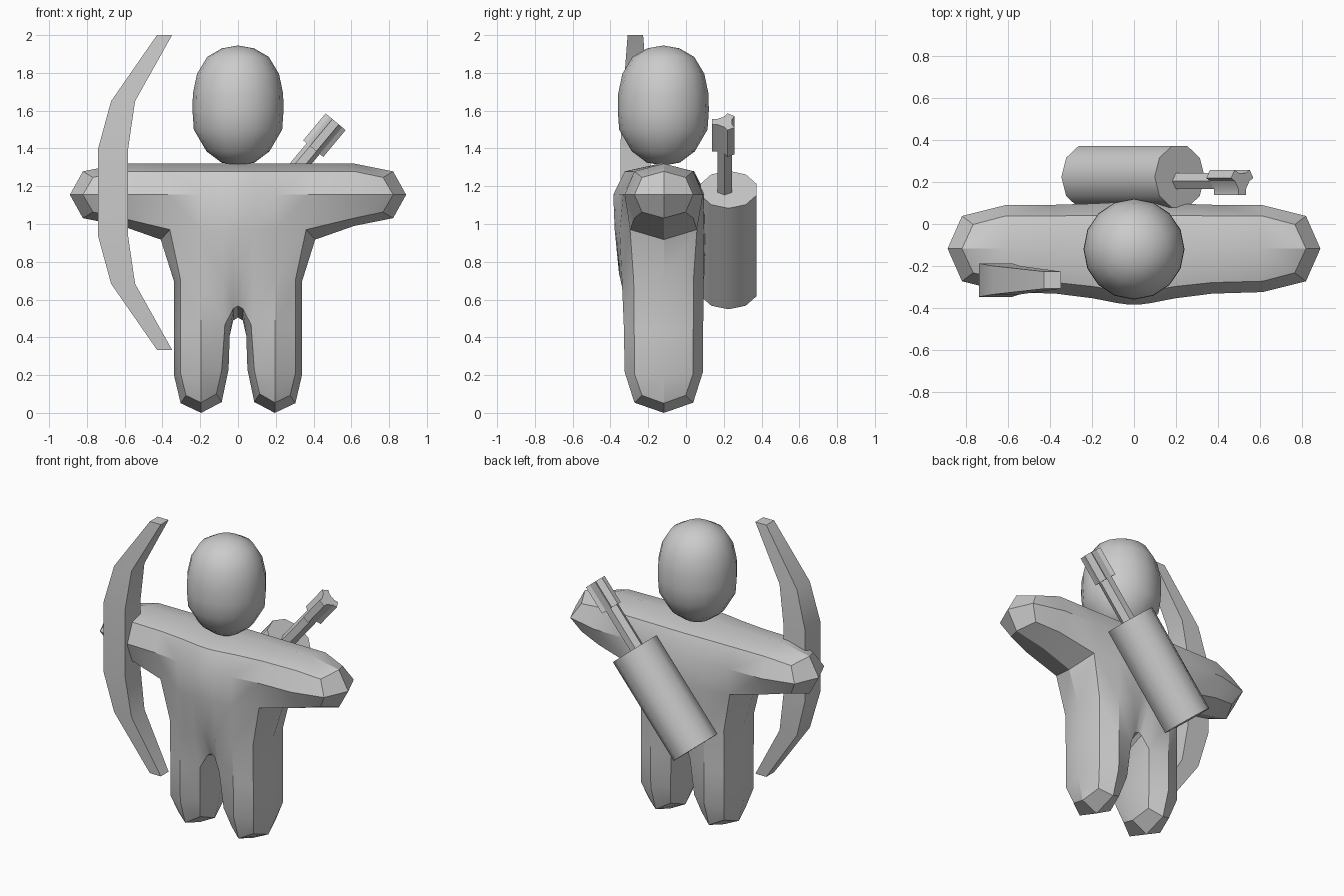
import bpy, bmesh, math
from mathutils import Vector

if "Cube" in bpy.data.objects:
    bpy.data.objects.remove(bpy.data.objects["Cube"])


def finish(name, bm, subsurf=False, angle=30):
    bmesh.ops.recalc_face_normals(bm, faces=bm.faces)
    me = bpy.data.meshes.new(name)
    bm.to_mesh(me)
    bm.free()
    ob = bpy.data.objects.new(name, me)
    bpy.context.collection.objects.link(ob)
    bpy.ops.object.select_all(action='DESELECT')
    ob.select_set(True)
    bpy.context.view_layer.objects.active = ob
    if subsurf:
        m = ob.modifiers.new("mirror", 'MIRROR')
        m.use_clip = True
        s = ob.modifiers.new("round", 'SUBSURF')
        s.levels = s.render_levels = 1
        s.use_limit_surface = False
        bpy.ops.object.convert(target='MESH')
    bpy.ops.object.shade_smooth_by_angle(angle=math.radians(angle))
    return ob


def loft(bm, rings):
    """Skin a list of closed rings and cap both ends."""
    vs = [[bm.verts.new(p) for p in r] for r in rings]
    n = len(vs[0])
    for a, b in zip(vs, vs[1:]):
        for i in range(n):
            bm.faces.new((a[i], a[(i + 1) % n], b[(i + 1) % n], b[i]))
    bm.faces.new(vs[0])
    bm.faces.new(vs[-1])


# Body: blocky half cage, mirrored and rounded once
X = [0, 0.05, 0.34, 0.89]
Z = [0, 0.43, 0.99, 1.32]
filled = {(0, 1), (0, 2), (1, 0), (1, 1), (1, 2), (2, 2)}
bm = bmesh.new()
cache = {}


def cage(i, j, back):
    if (i, j, back) not in cache:
        z = Z[j]
        if j == 1:
            z = (0.52, 0.46, 0.41)[i]          # arched crotch
        chest = j >= 2 and i < 2
        if back:
            y = 0.105 if chest else 0.09
        else:
            y = -0.385 if chest else -0.325
        cache[i, j, back] = bm.verts.new((X[i], y, z))
    return cache[i, j, back]


for i, j in filled:
    corners = [(i, j), (i + 1, j), (i + 1, j + 1), (i, j + 1)]
    for back in (False, True):
        bm.faces.new([cage(*c, back) for c in corners])
    nbrs = [(i, j - 1), (i + 1, j), (i, j + 1), (i - 1, j)]
    for k, nb in enumerate(nbrs):
        if nb not in filled and nb[0] >= 0:
            a, b = corners[k], corners[(k + 1) % 4]
            bm.faces.new((cage(*a, False), cage(*b, False),
                          cage(*b, True), cage(*a, True)))
finish("body", bm, subsurf=True)

# Head: turned profile (radius, height)
bm = bmesh.new()
prof = [(0, 1.31), (0.088, 1.325), (0.167, 1.385), (0.234, 1.5), (0.241, 1.6),
        (0.239, 1.69), (0.217, 1.795), (0.163, 1.885), (0.085, 1.93), (0, 1.945)]
vs = [bm.verts.new((r, -0.12, z)) for r, z in prof]
es = [bm.edges.new(p) for p in zip(vs, vs[1:])]
bmesh.ops.spin(bm, geom=vs + es, cent=(0, -0.12, 0), axis=(0, 0, 1),
               angle=math.tau, steps=16, use_merge=True)
bmesh.ops.remove_doubles(bm, verts=bm.verts, dist=0.0005)
finish("head", bm, angle=60)

# Bow: upper half stations (outer x, inner x, height from middle, half depth)
bm = bmesh.new()
half = [(-0.741, -0.582, 0.23, 0.08), (-0.672, -0.545, 0.483, 0.068),
        (-0.429, -0.349, 0.833, 0.041)]
stations = [(a, b, -h, d) for a, b, h, d in reversed(half)] + half
loft(bm, [[(a, -0.268 - d, 1.167 + h), (b, -0.268 - d, 1.167 + h),
           (b, -0.268 + d, 1.167 + h), (a, -0.268 + d, 1.167 + h)]
          for a, b, h, d in stations])
finish("bow", bm)

# Tilted axis shared by quiver and arrow
T = math.radians(50.2)
axis = Vector((math.cos(T), 0, math.sin(T)))
side = Vector((-math.sin(T), 0, math.cos(T)))


def prism(bm, pts, y, t0, t1):
    c = Vector((-0.005, y, 0.915))
    loft(bm, [[c + axis * t + side * u + Vector((0, v, 0)) for u, v in pts]
              for t in (t0, t1)])


def polar(r, deg):
    a = math.radians(deg)
    return Vector((r * math.cos(a), r * math.sin(a)))


# Quiver
bm = bmesh.new()
prism(bm, [polar(0.155, 36 * k) for k in range(10)], 0.225, -0.348, 0.348)
finish("quiver", bm, angle=40)

# Arrow: hexagonal shaft and three thick fletchings
bm = bmesh.new()
prism(bm, [polar(0.045, 60 * k) for k in range(6)], 0.205, 0.34, 0.64)
star = []
for a in (-90, 30, 150):
    lo, hi, out = polar(0.045, a - 30), polar(0.045, a + 30), polar(0.028, a)
    star += [lo, lo + out, hi + out, hi]
prism(bm, star, 0.205, 0.63, 0.815)
finish("arrow", bm)
